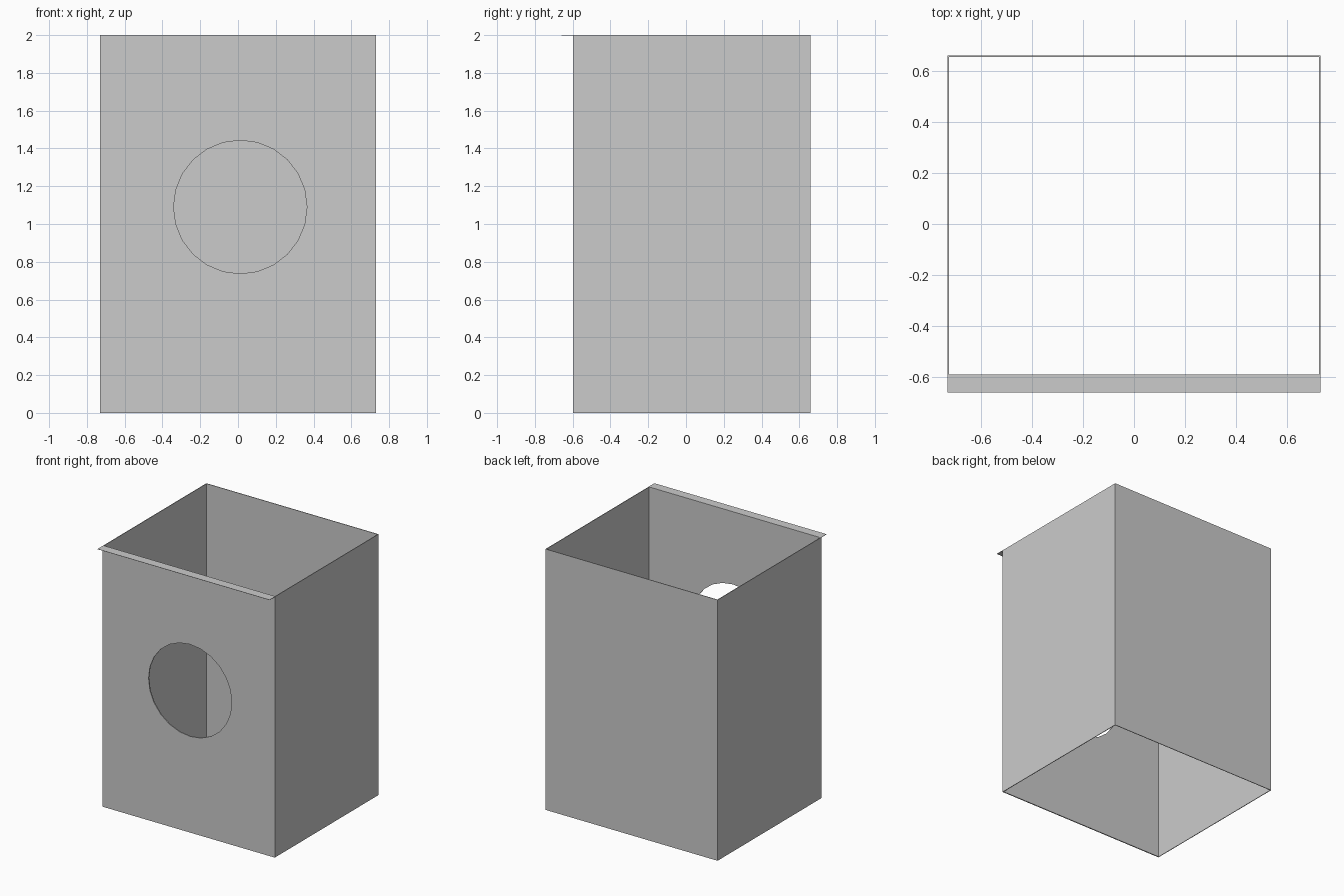
import bpy
from mathutils import Vector
from math import pi

cube = bpy.data.objects.get("Cube")
if cube:
    bpy.data.objects.remove(cube, do_unlink=True)

HALF_X, FRONT, BACK, HEIGHT = 0.73, -0.597, 0.66, 2.0
WALL, FRONT_WALL = 0.005, 0.008

grey = bpy.data.materials.new("plain_grey")
grey.use_nodes = True
grey.diffuse_color = (0.6, 0.6, 0.6, 1)
grey.node_tree.nodes["Principled BSDF"].inputs["Base Color"].default_value = grey.diffuse_color


def box(name, low, high):
    """Axis-aligned box between two corners."""
    low, high = Vector(low), Vector(high)
    bpy.ops.mesh.primitive_cube_add(size=1, location=(low + high) / 2)
    ob = bpy.context.object
    ob.name = name
    ob.scale = high - low
    bpy.ops.object.transform_apply(location=False, rotation=False, scale=True)
    ob.data.materials.append(grey)
    return ob


def cut(target, cutter):
    """Subtract the cutter, then discard it."""
    mod = target.modifiers.new("cut", 'BOOLEAN')
    mod.operation, mod.solver, mod.object = 'DIFFERENCE', 'EXACT', cutter
    bpy.context.view_layer.objects.active = target
    bpy.ops.object.modifier_apply(modifier=mod.name)
    bpy.data.objects.remove(cutter, do_unlink=True)


# Open-ended box shell
shell = box("shell", (-HALF_X, FRONT, 0), (HALF_X, BACK, HEIGHT))
cut(shell, box("inner_cutter",
               (WALL - HALF_X, FRONT + FRONT_WALL, -1),
               (HALF_X - WALL, BACK - WALL, HEIGHT + 1)))

# Round opening in the front wall
bpy.ops.mesh.primitive_cylinder_add(vertices=24, radius=0.353, depth=0.2,
                                    location=(0.012, FRONT, 1.09),
                                    rotation=(pi / 2, 0, 0))
hole = bpy.context.object
hole.data.materials.append(grey)
cut(shell, hole)

# Thin lip along the front top edge
box("front_lip", (-HALF_X, -0.66, HEIGHT - 0.002), (HALF_X, FRONT, HEIGHT))
